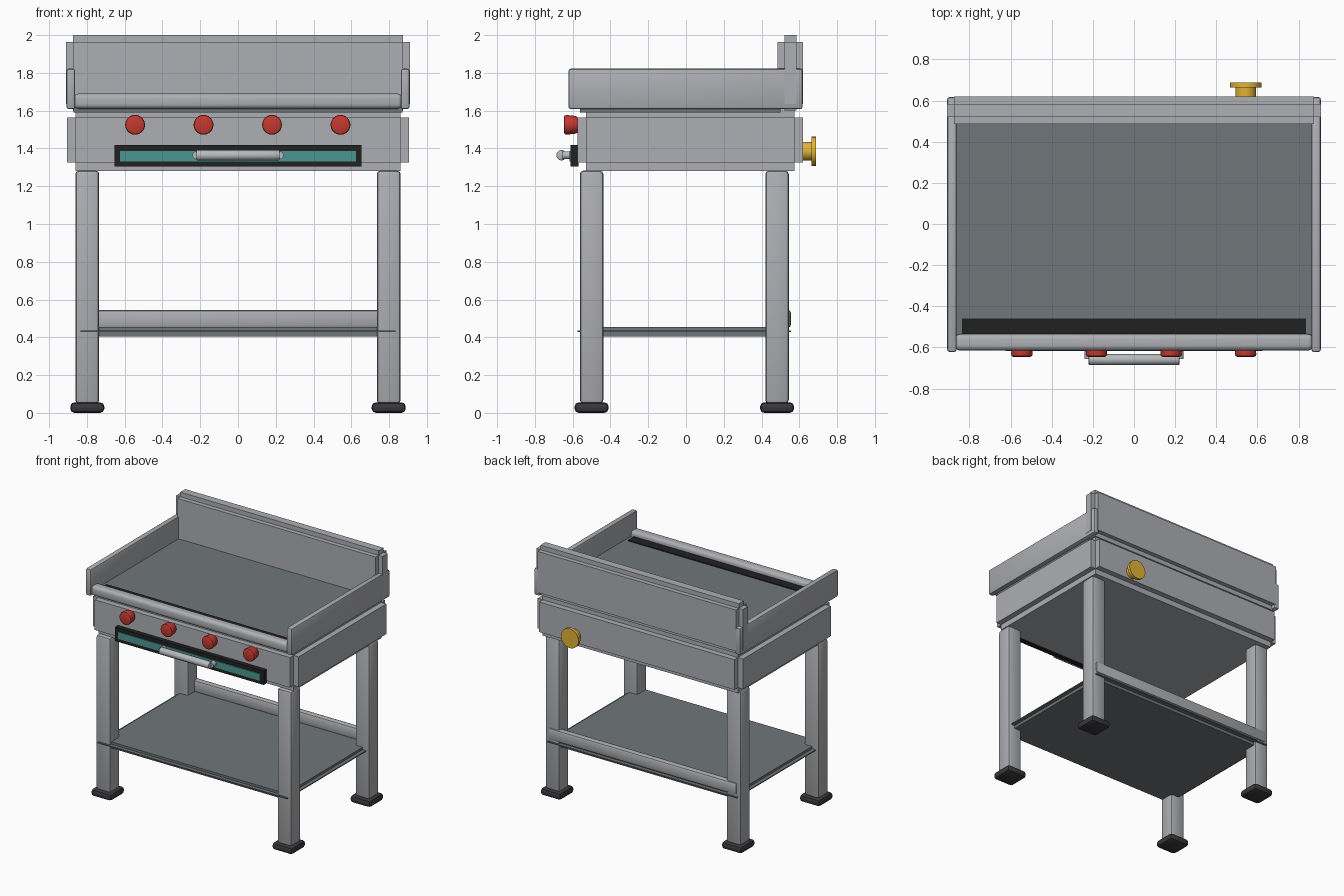
import bpy
import math

cube = bpy.data.objects.get("Cube")
if cube:
    bpy.data.objects.remove(cube, do_unlink=True)


def material(name, rgb, metallic=0.0):
    m = bpy.data.materials.new(name)
    m.use_nodes = True
    m.diffuse_color = (*rgb, 1)
    m.node_tree.nodes["Principled BSDF"].inputs["Base Color"].default_value = (*rgb, 1)
    return m


STEEL = material("brushed_steel", (0.42, 0.43, 0.45))
PLATE = material("dark_plate", (0.16, 0.18, 0.19))
BLACK = material("black", (0.015, 0.015, 0.015))
RUBBER = material("foot_rubber", (0.04, 0.04, 0.045))
RED = material("knob_red", (0.55, 0.04, 0.03))
TEAL = material("window_teal", (0.07, 0.30, 0.29))
GOLD = material("brass", (0.75, 0.45, 0.04))
CHROME = material("handle_grey", (0.48, 0.49, 0.51))


def finish(obj, name, mat, bevel=0, segments=2):
    obj.name = name
    obj.data.materials.append(mat)
    bpy.ops.object.transform_apply(location=False, rotation=True, scale=True)
    if bevel:
        mod = obj.modifiers.new("soft_edges", "BEVEL")
        mod.width = bevel
        mod.segments = segments
        bpy.ops.object.modifier_apply(modifier=mod.name)
        bpy.ops.object.shade_smooth_by_angle(angle=math.radians(35))
    return obj


def box(name, x, y, z, mat, bevel=0, segments=2):
    """Box from (low, high) pairs on each axis."""
    spans = (x, y, z)
    bpy.ops.mesh.primitive_cube_add(size=1, location=[(a + b) / 2 for a, b in spans])
    obj = bpy.context.object
    obj.scale = [abs(b - a) for a, b in spans]
    return finish(obj, name, mat, bevel, segments)


def stepped_box(name, x, y, z, step, mat):
    """Box whose edges are cut back in square steps."""
    spans = (x, y, z)
    parts = []
    for full in range(3):
        dims = [s if i == full else (s[0] + step, s[1] - step) for i, s in enumerate(spans)]
        parts.append(box(name, *dims, mat))
    for p in parts:
        p.select_set(True)
    bpy.ops.object.join()
    bpy.context.object.name = name


def rod(name, axis, center, radius, length, mat, bevel=0, tip=None):
    """Cylinder or cone along x or y."""
    rot = (math.pi / 2, 0, 0) if axis == "y" else (0, math.pi / 2, 0)
    bpy.ops.mesh.primitive_cone_add(vertices=32, radius1=radius, radius2=tip or radius,
                                    depth=length, location=center, rotation=rot)
    obj = finish(bpy.context.object, name, mat, bevel)
    bpy.ops.object.shade_smooth_by_angle(angle=math.radians(35))
    return obj


# Cabinet, back guard and lower shelf
stepped_box("cabinet", (-0.905, 0.905), (-0.575, 0.62), (1.28, 1.61), 0.045, STEEL)
stepped_box("back_guard", (-0.91, 0.91), (0.485, 0.62), (1.60, 2.0), 0.036, STEEL)
box("shelf", (-0.805, 0.805), (-0.545, 0.525), (0.405, 0.455), PLATE)
box("shelf_flange", (-0.835, 0.835), (-0.575, 0.555), (0.429, 0.437), PLATE)

# Cooking surface with grease strip and front rail
box("griddle_plate", (-0.87, 0.87), (-0.56, 0.5), (1.59, 1.645), PLATE)
box("grease_strip", (-0.835, 0.835), (-0.55, -0.46), (1.64, 1.652), BLACK)
box("front_rail", (-0.87, 0.87), (-0.615, -0.535), (1.61, 1.69), STEEL, 0.025, 4)

# Side splash walls, legs and feet
for side, s in (("left", 1), ("right", -1)):
    box(side + "_splash", sorted((s * 0.862, s * 0.908)), (-0.622, 0.617), (1.608, 1.822), STEEL, 0.012)
    for end, y in (("front", -0.5), ("back", 0.482)):
        cx = s * 0.798
        box(f"{end}_{side}_leg", (cx - 0.063, cx + 0.063), (y - 0.062, y + 0.062),
            (0.05, 1.282), STEEL, 0.018)
        box(f"{end}_{side}_foot", (cx - 0.09, cx + 0.09), (y - 0.09, y + 0.09),
            (0, 0.056), RUBBER, 0.022)
box("back_brace", (-0.83, 0.83), (0.5, 0.556), (0.45, 0.546), STEEL, 0.018)

# Control knobs
for i in range(4):
    rod(f"knob_{i + 1}", "y", (-0.545 + i * 0.3625, -0.608, 1.525), 0.045, 0.076, RED, 0.014, 0.054)

# Window panel and handle
box("window_frame", (-0.655, 0.655), (-0.611, -0.57), (1.305, 1.417), BLACK)
box("window", (-0.625, 0.625), (-0.617, -0.609), (1.332, 1.387), TEAL)
rod("handle_bar", "x", (0, -0.659, 1.364), 0.027, 0.44, CHROME, 0.004)
for s in (-1, 1):
    rod("handle_post", "y", (s * 0.22, -0.63, 1.364), 0.021, 0.05, CHROME)

# Gas inlet
rod("inlet_pipe", "y", (0.543, 0.635, 1.385), 0.05, 0.08, GOLD)
rod("inlet_flange", "y", (0.543, 0.676, 1.385), 0.077, 0.024, GOLD)
